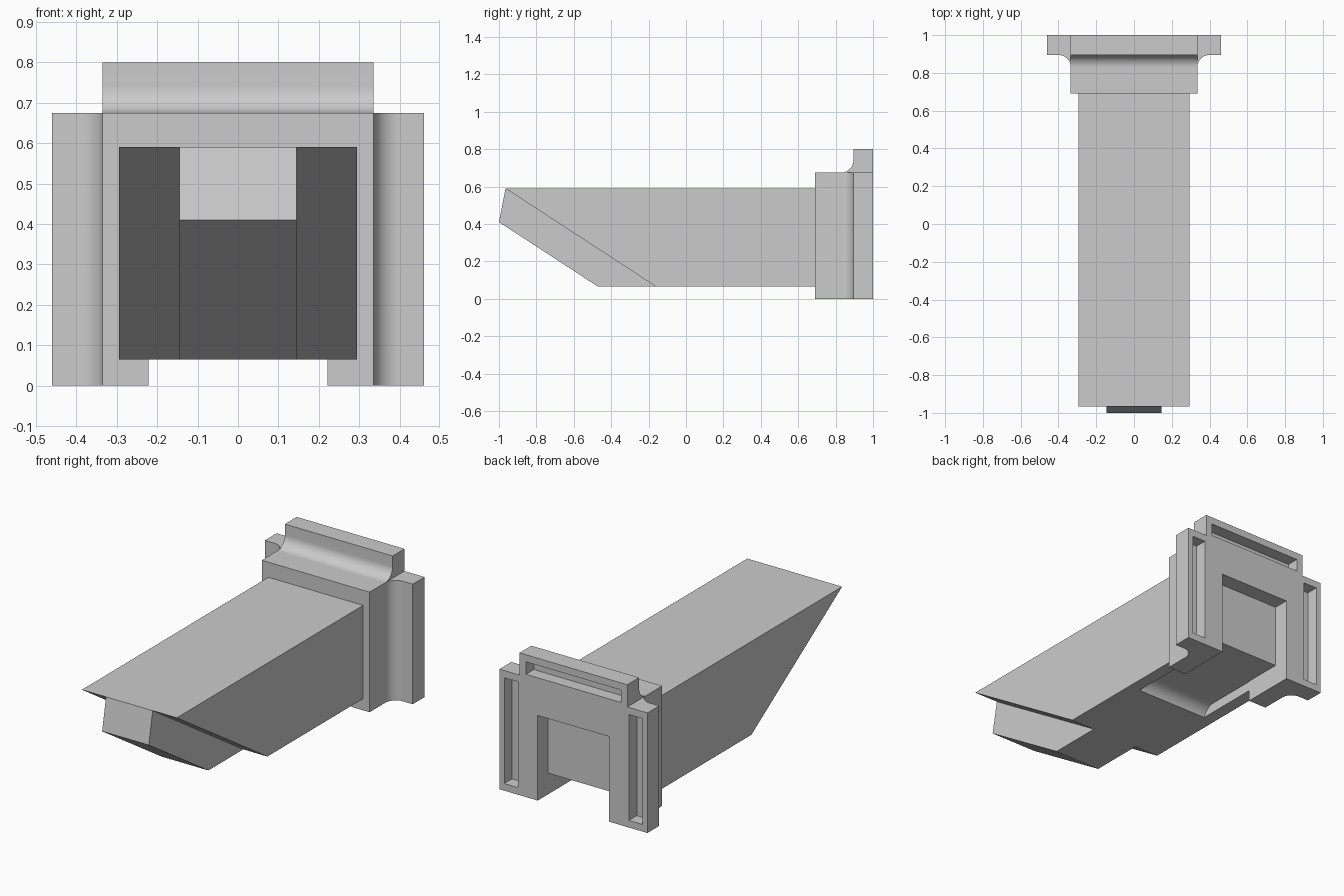
import bpy, bmesh
from math import sin, cos, pi, radians
from mathutils import Vector

cube = bpy.data.objects.get("Cube")
if cube:
    bpy.data.objects.remove(cube, do_unlink=True)

grey = bpy.data.materials.new("plain_grey")
grey.use_nodes = True
grey.diffuse_color = (0.6, 0.6, 0.6, 1)
grey.node_tree.nodes["Principled BSDF"].inputs["Base Color"].default_value = (0.6, 0.6, 0.6, 1)


def extrude(name, profile, axis, low, high):
    """Prism from a profile: (y, z) points along x, or (x, y) points along z."""
    def place(p, t):
        return Vector((t, *p)) if axis == "x" else Vector((*p, t))
    bm = bmesh.new()
    face = bm.faces.new([bm.verts.new(place(p, low)) for p in profile])
    out = bmesh.ops.extrude_face_region(bm, geom=[face])
    moved = [v for v in out["geom"] if isinstance(v, bmesh.types.BMVert)]
    shift = place((0, 0), high - low)
    bmesh.ops.translate(bm, verts=moved, vec=shift)
    bmesh.ops.recalc_face_normals(bm, faces=bm.faces)
    mesh = bpy.data.meshes.new(name)
    bm.to_mesh(mesh)
    bm.free()
    mesh.materials.append(grey)
    obj = bpy.data.objects.new(name, mesh)
    bpy.context.collection.objects.link(obj)
    return obj


def box(name, x0, x1, y0, y1, z0, z1):
    return extrude(name, [(x0, y0), (x1, y0), (x1, y1), (x0, y1)], "z", z0, z1)


def arc(cx, cy, r, start, end, steps=12):
    angles = [radians(start + (end - start) * i / steps) for i in range(steps + 1)]
    return [(cx + r * cos(a), cy + r * sin(a)) for a in angles]


def select(obj):
    bpy.ops.object.select_all(action="DESELECT")
    obj.select_set(True)
    bpy.context.view_layer.objects.active = obj


def cut(obj, cutter):
    cutter.hide_render = True
    mod = obj.modifiers.new("cut", "BOOLEAN")
    mod.operation, mod.solver, mod.object = "DIFFERENCE", "EXACT", cutter
    select(obj)
    bpy.ops.object.modifier_apply(modifier=mod.name)
    bpy.data.objects.remove(cutter, do_unlink=True)


def finish(obj):
    select(obj)
    bpy.ops.object.shade_smooth_by_angle(angle=radians(30))


# Long bolt with a slanted nose
bolt = extrude("bolt_body", [(-0.965, 0.59), (-0.16, 0.065), (0.91, 0.065), (0.91, 0.59)],
               "x", -0.295, 0.295)

# Shallow slot under the bolt, with a rounded front end
slot = [(0.95, 0.0), (0.95, 0.12)] + arc(0.39, 0.04, 0.08, 90, 180) + [(0.31, 0.0)]
cut(bolt, extrude("slot_cutter", slot, "x", -0.225, 0.225))
finish(bolt)

# Narrow rib on the slanted nose
finish(extrude("nose_rib", [(-1.0, 0.41), (-0.965, 0.59), (-0.16, 0.065), (-0.47, 0.065)],
               "x", -0.145, 0.145))

# Collar with side flanges blended by fillets
half = [(0.335, 0.69)] + arc(0.4, 0.83, 0.065, 180, 90) + [(0.46, 0.895), (0.46, 1.0)]
collar = extrude("collar", half + [(-x, y) for x, y in reversed(half)], "z", 0, 0.675)
cut(collar, box("opening_cutter", -0.222, 0.222, 0.6, 1.1, -0.1, 0.478))
for side in (-1, 1):
    a, b = sorted((side * 0.345, side * 0.43))
    cut(collar, box("side_groove_cutter", a, b, 0.93, 1.1, 0.04, 0.635))
finish(collar)

# Top flange blended into the collar
rail = [(1.0, 0.675), (1.0, 0.8), (0.895, 0.8)] + arc(0.83, 0.74, 0.065, 0, -90)
top = extrude("top_flange", rail, "x", -0.335, 0.335)
cut(top, box("top_groove_cutter", -0.295, 0.295, 0.93, 1.1, 0.69, 0.76))
finish(top)
